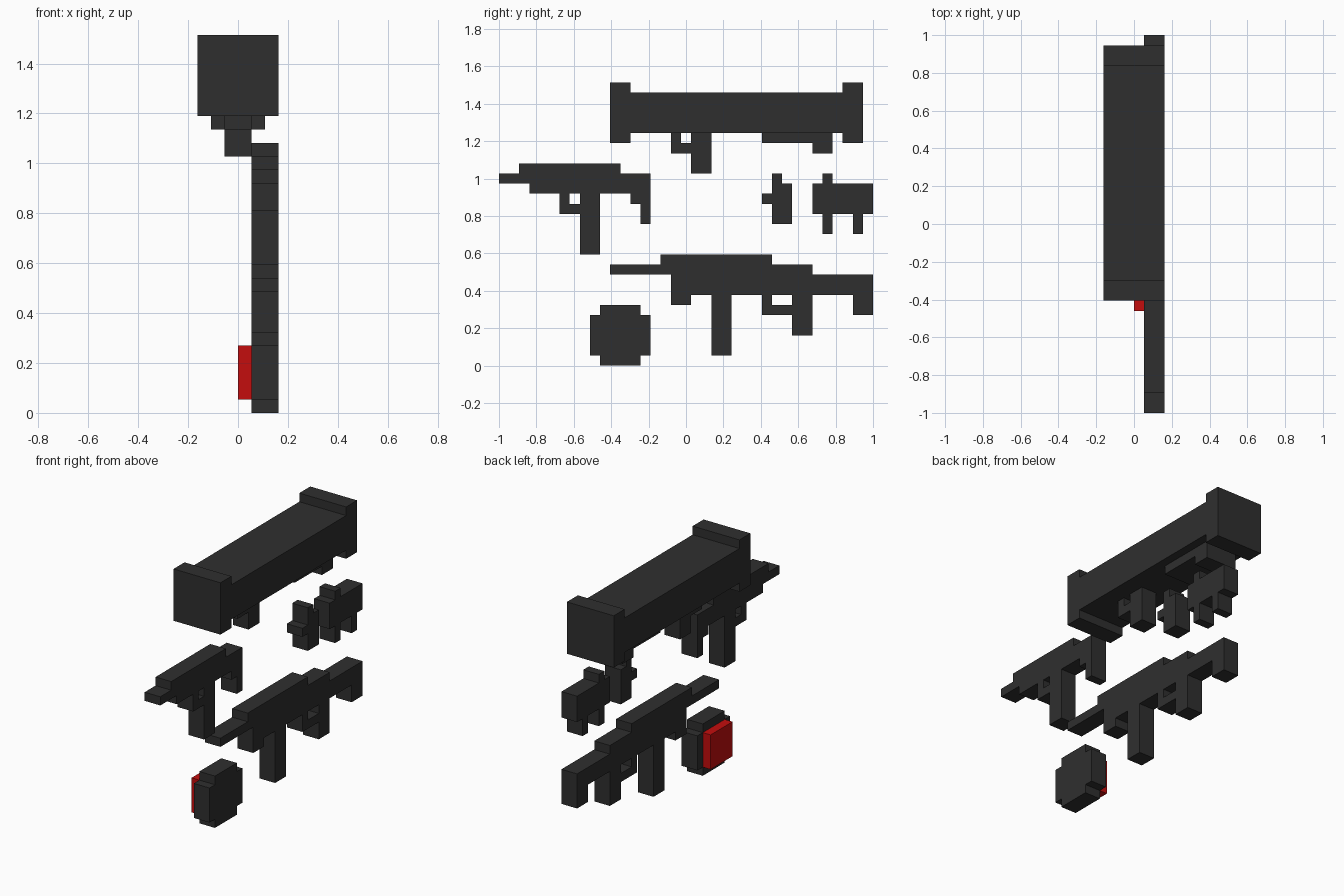
import bpy, bmesh, math
from mathutils import Vector

cube = bpy.data.objects.get("Cube")
if cube:
    bpy.data.objects.remove(cube, do_unlink=True)

U = 2 / 37  # one block of the grid; the set is 37 blocks long


def material(name, color):
    m = bpy.data.materials.new(name)
    m.use_nodes = True
    m.diffuse_color = color
    m.node_tree.nodes["Principled BSDF"].inputs["Base Color"].default_value = color
    return m


GREY = material("dark grey", (0.028, 0.028, 0.028, 1))
RED = material("red", (0.55, 0.004, 0.004, 1))


def part(name, x0, x1, rects, mat=GREY):
    """Join side-on rectangles (y0, y1, z0, z1) into one outline and extrude it from x0 to x1."""
    ys = sorted({v for r in rects for v in r[:2]})
    zs = sorted({v for r in rects for v in r[2:]})
    bm = bmesh.new()
    verts = {}

    def vert(y, z):
        if (y, z) not in verts:
            verts[y, z] = bm.verts.new((x0 * U, (y - 18.5) * U, z * U))
        return verts[y, z]

    for a, b in zip(ys, ys[1:]):
        for c, d in zip(zs, zs[1:]):
            if any(r[0] <= a and b <= r[1] and r[2] <= c and d <= r[3] for r in rects):
                bm.faces.new([vert(a, c), vert(b, c), vert(b, d), vert(a, d)])
    new = bmesh.ops.extrude_face_region(bm, geom=bm.faces[:], use_keep_orig=True)["geom"]
    bmesh.ops.translate(bm, vec=Vector(((x1 - x0) * U, 0, 0)),
                        verts=[g for g in new if isinstance(g, bmesh.types.BMVert)])
    bmesh.ops.recalc_face_normals(bm, faces=bm.faces[:])
    bmesh.ops.dissolve_limit(bm, angle_limit=math.radians(1),
                             verts=bm.verts[:], edges=bm.edges[:])
    mesh = bpy.data.meshes.new(name)
    bm.to_mesh(mesh)
    bm.free()
    mesh.materials.append(mat)
    obj = bpy.data.objects.new(name, mesh)
    bpy.context.collection.objects.link(obj)
    return obj


# Launcher: tube with end flanges, grip with trigger guard, shoulder rest
part("launcher_tube", -3, 3, [(11, 36, 23, 27), (11, 13, 22, 28), (34, 36, 22, 28)])
part("launcher_grip", -1, 1, [(19, 21, 19, 23), (17, 18, 21, 23), (17, 19, 21, 22)])
part("launcher_shoulder_rest", -2, 2, [(26, 33, 22, 23), (31, 33, 21, 23)])

# Small gun
part("small_gun", 1, 3, [
    (0, 15, 18, 19), (2, 12, 19, 20), (3, 15, 17, 18),   # barrel, top, body
    (6, 7, 15, 17), (6, 8, 15, 16), (8, 10, 11, 17),     # trigger guard, grip
    (13, 15, 16, 17), (14, 15, 14, 16)])                 # stock

# Rifle
part("rifle", 1, 3, [
    (11, 17, 9, 10), (16, 27, 10, 11), (17, 31, 7, 10),  # barrel, top, body
    (17, 19, 6, 7), (21, 23, 1, 7),                      # fore end, magazine
    (26, 27, 5, 7), (26, 29, 5, 6), (29, 31, 3, 7),      # trigger guard, grip
    (31, 37, 7, 9), (35, 37, 5, 7)])                     # stock, heel

# Small gadgets
part("hand_gadget", 1, 3, [(27, 29, 14, 18), (27, 28, 18, 19), (26, 27, 16, 17)])
part("legged_box", 1, 3, [(31, 37, 15, 18), (32, 33, 18, 19),
                          (32, 33, 13, 15), (35, 36, 13, 15)])

# Round mine with red plate
part("mine_body", 1, 3, [(10, 14, 0, 6), (9, 15, 1, 5)])
part("mine_plate", 0, 1, [(10, 14, 1, 5)], RED)
